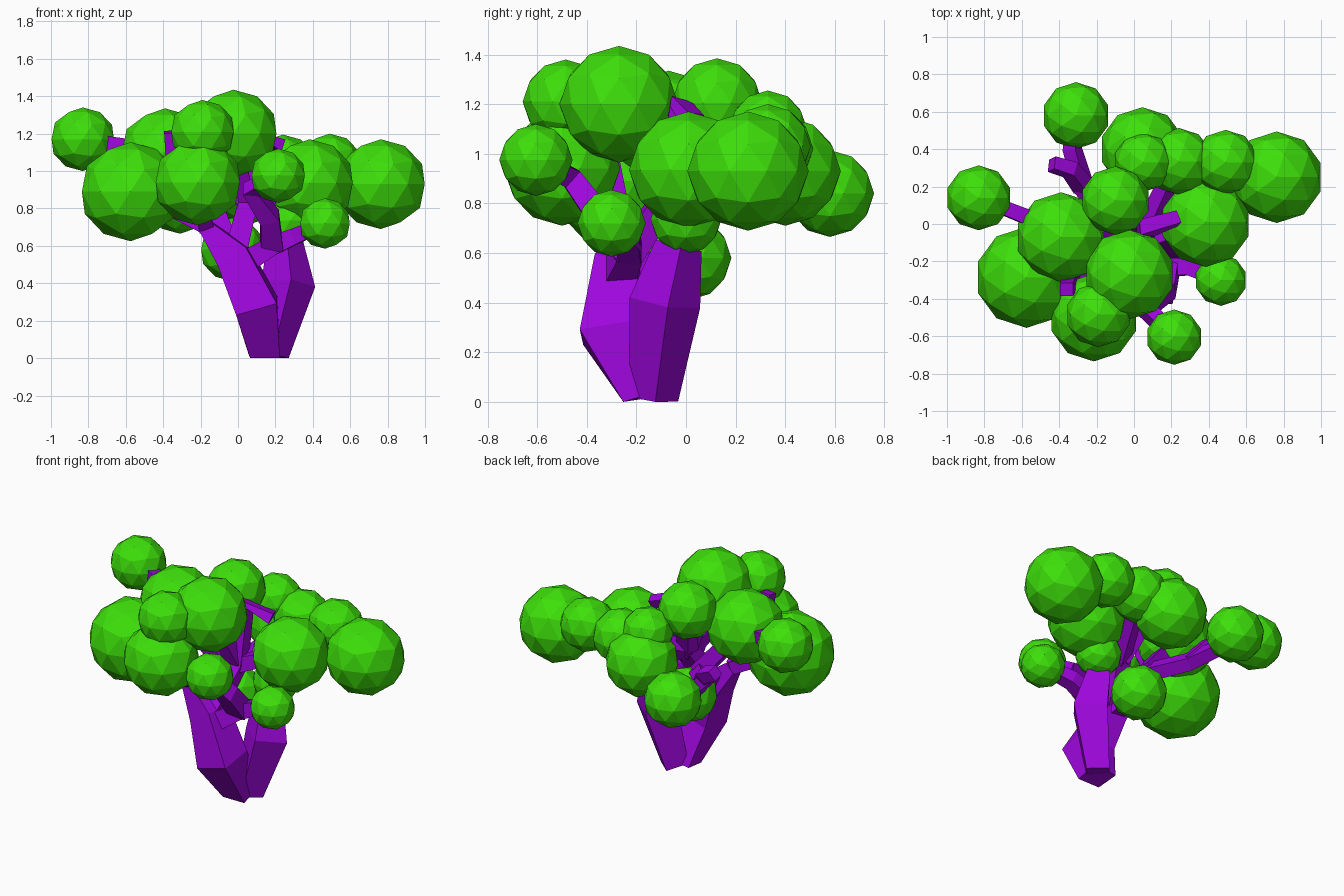
import bpy, bmesh
from mathutils import Vector

if "Cube" in bpy.data.objects:
    bpy.data.objects.remove(bpy.data.objects["Cube"])

def material(name, rgb):
    m = bpy.data.materials.new(name)
    m.diffuse_color = (*rgb, 1)
    m.use_nodes = True
    m.node_tree.nodes["Principled BSDF"].inputs["Base Color"].default_value = m.diffuse_color
    return m

GREEN = material("leaf green", (0.047, 0.74, 0.003))
PURPLE = material("bark purple", (0.34, 0.002, 0.72))

def finish(bm, name, mat):
    bmesh.ops.recalc_face_normals(bm, faces=bm.faces)
    me = bpy.data.meshes.new(name)
    bm.to_mesh(me)
    bm.free()
    me.materials.append(mat)
    ob = bpy.data.objects.new(name, me)
    bpy.context.collection.objects.link(ob)

def tube(name, pts, radii, up=(0, 1, 0)):
    """Four-sided limb along a path, square in section."""
    bm = bmesh.new()
    P = [Vector(p) for p in pts]
    rings, side = [], Vector(up)
    for i, p in enumerate(P):
        d = (P[min(i + 1, len(P) - 1)] - P[max(i - 1, 0)]).normalized()
        if abs(d.dot(side)) > 0.9:
            side = Vector((1, 0, 0))
        side = (side - d * side.dot(d)).normalized()
        w = d.cross(side)
        rings.append([bm.verts.new(p + (side * a + w * b) * radii[i])
                      for a, b in ((1, 1), (-1, 1), (-1, -1), (1, -1))])
    for a, b in zip(rings, rings[1:]):
        for k in range(4):
            bm.faces.new((a[k], a[(k + 1) % 4], b[(k + 1) % 4], b[k]))
    bm.faces.new(rings[0])
    bm.faces.new(rings[-1])
    for v in bm.verts:
        v.co.z = max(v.co.z, 0)
    finish(bm, name, PURPLE)

def branch(name, *pts, r=.05):
    """Limb that thins evenly to its tip."""
    n = len(pts) - 1
    tube(name, pts, [r + (.035 - r) * i / n for i in range(n + 1)])

def clump(name, x, y, z, r):
    """Faceted ball of leaves; returns its centre for the branch that holds it."""
    bm = bmesh.new()
    bmesh.ops.create_icosphere(bm, subdivisions=2, radius=r)
    bmesh.ops.scale(bm, verts=bm.verts, vec=(1.03, 1.02, 1))
    bmesh.ops.translate(bm, verts=bm.verts, vec=(x, y, z))
    finish(bm, name, GREEN)
    return (x, y, z)

# leaf clumps
far_left = clump("far_left_leaves", -.83, .14, 1.17, .17)
back_left = clump("back_left_leaves", -.31, .58, .84, .175)
left = clump("left_leaves", -.575, -.285, .89, .265)
upper_left = clump("upper_left_leaves", -.39, -.07, 1.1, .235)
top_back = clump("top_back_leaves", -.1, .125, 1.205, .18)
clump("back_leaves", .045, .4, .93, .22)
clump("upper_back_leaves", .05, .33, 1.1, .155)
back_mid = clump("back_middle_leaves", .24, .335, 1.02, .175)
back_right = clump("back_right_leaves", .49, .33, 1.03, .17)
far_right = clump("far_right_leaves", .763, .25, .93, .24)
right = clump("right_leaves", .383, .01, .935, .235)
low_right = clump("low_right_leaves", .465, -.3, .72, .135)
front_right = clump("front_right_leaves", .215, -.605, .975, .145)
top = clump("top_leaves", -.025, -.27, 1.2, .235)
top_front = clump("top_front_leaves", -.19, -.485, 1.21, .17)
front_left = clump("front_left_leaves", -.215, -.5, .94, .23)
low_back = clump("low_back_leaves", -.03, .01, .58, .17)
clump("inner_right_leaves", .28, 0, .735, .14)

# twin trunks
hub = (-.02, -.27, .54)
left_fork = (-.17, -.26, .70)
left_elbow = (-.33, -.27, .78)
right_fork = (.18, -.23, .6)
crown = (.05, -.08, .82)
front_elbow = (.07, -.46, .9)
back_fork = (-.1, 0, .75)
back_elbow = (-.27, .2, .8)
tube("front_trunk", [(.14, -.18, 0), (.1, -.31, .28), hub, left_fork], (.08, .113, .09, .04))
tube("rear_trunk", [(.175, -.13, .01), (.27, -.085, .4), (.25, -.03, .63)], (.07, .102, .068), (.66, .75, 0))

# branches
branch("left_branch", left_fork, left_elbow, left, r=.04)
branch("front_left_branch", left_fork, front_left, top_front, r=.04)
branch("left_stub", left_elbow, (-.36, -.35, 1.21), r=.04)
branch("low_right_branch", (.02, -.28, .5), right_fork, (.3, -.23, .65), low_right, r=.06)
branch("front_right_branch", right_fork, (.17, -.35, .75), front_elbow, front_right, r=.06)
branch("crown_branch", hub, crown, (.07, -.02, 1.2), (.23, .03, 1.13), r=.06)
branch("top_stem", crown, top, r=.045)
branch("right_branch", crown, right)
branch("back_right_branch", crown, back_mid, back_right, far_right)
branch("back_left_branch", hub, back_fork, back_elbow, (-.33, .4, .83), back_left)
branch("back_left_stub", back_elbow, (-.34, .29, .9), (-.44, .32, .95), r=.045)
branch("far_left_branch", back_fork, upper_left, (-.58, .04, 1.13), far_left)
branch("top_branch", crown, top_back)
branch("low_back_branch", hub, low_back)
